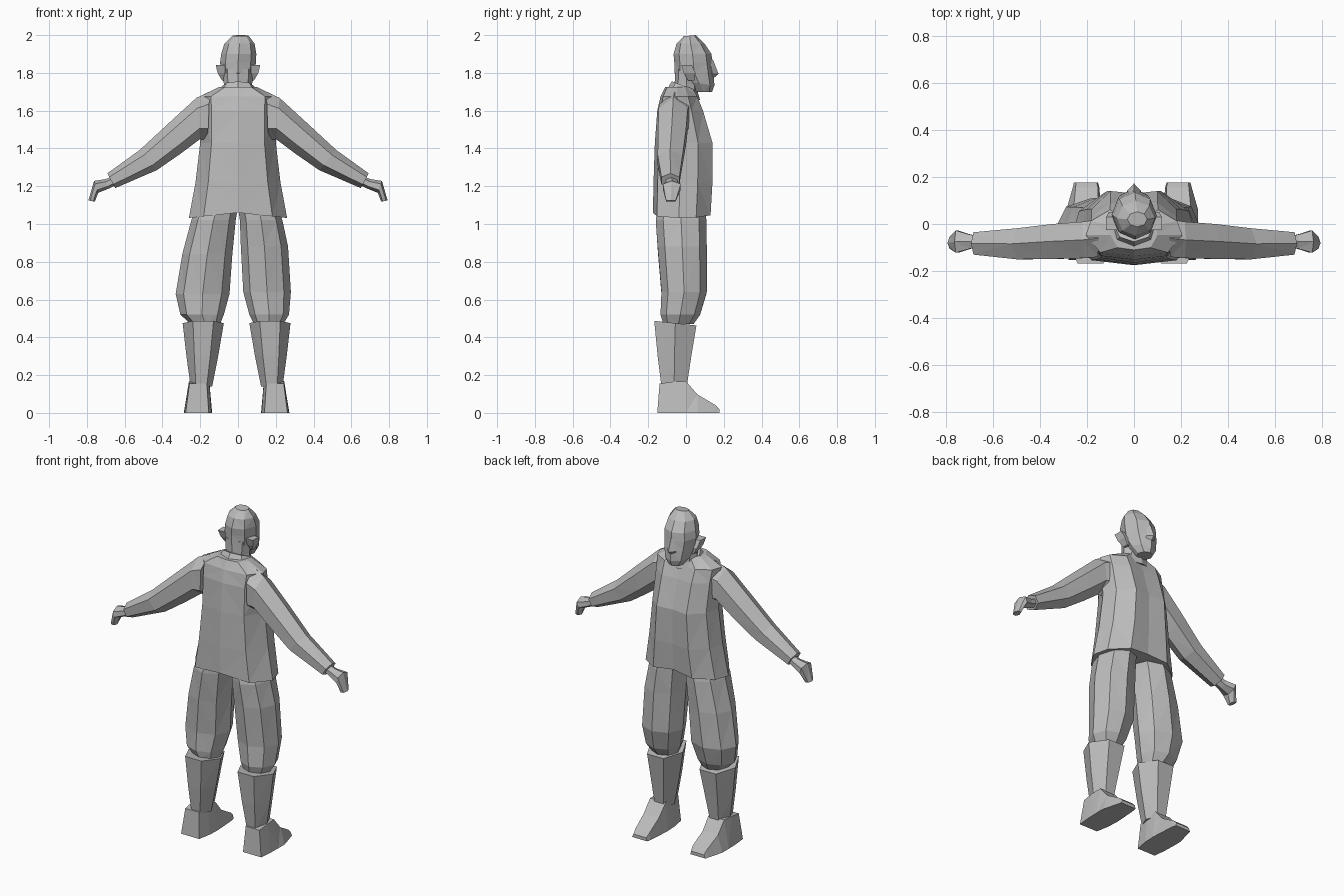
import bpy, bmesh, math
from mathutils import Vector

grey = bpy.data.materials.new("plain grey")
grey.diffuse_color = (0.5, 0.5, 0.5, 1)


def loft(name, rings, cap=True):
    """Skin a list of equal-length point rings into one flat-shaded object."""
    bm = bmesh.new()
    rows = [[bm.verts.new(p) for p in r] for r in rings]
    n = len(rows[0])
    for a, b in zip(rows, rows[1:]):
        for i in range(n):
            j = (i + 1) % n
            bm.faces.new((a[i], a[j], b[j], b[i]))
    if cap:
        bm.faces.new(rows[0])
        bm.faces.new(rows[-1])
    bmesh.ops.triangulate(bm, faces=bm.faces[:])
    bmesh.ops.recalc_face_normals(bm, faces=bm.faces[:])
    mesh = bpy.data.meshes.new(name)
    bm.to_mesh(mesh)
    bm.free()
    mesh.materials.append(grey)
    ob = bpy.data.objects.new(name, mesh)
    bpy.context.collection.objects.link(ob)
    return ob


def unit_ring(n, phase=0.0):
    """Regular polygon stretched to fill the -1..1 square."""
    pts = [(math.cos(phase + math.tau * i / n), math.sin(phase + math.tau * i / n)) for i in range(n)]
    mx = max(abs(p[0]) for p in pts)
    my = max(abs(p[1]) for p in pts)
    return [(x / mx, y / my) for x, y in pts]


def level_ring(z, x0, x1, y0, y1, n=8, phase=0.0, tilt=0.0):
    """Horizontal ring filling a box; tilt raises the +y end."""
    return [((x0 + x1) / 2 + u * (x1 - x0) / 2, (y0 + y1) / 2 + v * (y1 - y0) / 2, z + v * tilt)
            for u, v in unit_ring(n, phase)]


def limb_ring(side, top, bottom, y0, y1, n=6):
    """Ring across a limb from its upper to its lower outline, given as (x, z)."""
    t, b = Vector((top[0], 0, top[1])), Vector((bottom[0], 0, bottom[1]))
    out = []
    for u, v in unit_ring(n):
        p = (t + b) / 2 + (t - b) / 2 * u
        out.append((side * p.x, (y0 + y1) / 2 + v * (y1 - y0) / 2, p.z))
    return out


# Jacket body, with a shallow opening down the chest
section = [(0, -1), (0.7, -0.86), (1, -0.1), (0.9, 0.5), (0.5, 1), (0, 0.93),
           (-0.5, 1), (-0.9, 0.5), (-1, -0.1), (-0.7, -0.86)]
jacket = []
for z, hw, y0, y1, sag in ((1.04, 0.26, -0.175, 0.13, 0.02), (1.22, 0.225, -0.172, 0.14, 0),
                           (1.43, 0.2, -0.165, 0.14, 0), (1.60, 0.2, -0.152, 0.09, 0),
                           (1.675, 0.205, -0.135, 0.06, 0), (1.725, 0.1, -0.11, 0.03, 0)):
    jacket.append([(u * hw, (y0 + y1) / 2 + v * (y1 - y0) / 2,
                    z + sag * (1 - 1.4 * abs(u))) for u, v in section])
loft("jacket_body", jacket)

# Collar and neck
loft("collar", [level_ring(1.685, -0.115, 0.115, -0.10, 0.075, tilt=-0.03),
                level_ring(1.73, -0.085, 0.085, -0.075, 0.06, tilt=-0.025)])
loft("neck", [level_ring(1.66, -0.085, 0.085, -0.07, 0.06),
              level_ring(1.74, -0.075, 0.075, -0.06, 0.065),
              level_ring(1.82, -0.08, 0.08, -0.058, 0.07)])

# Head, from chin to crown
loft("head", [level_ring(z, -w + s, w + s, y0, y1, tilt=t) for z, w, s, y0, y1, t in (
    (1.70, 0.045, 0, 0.045, 0.138, 0.0), (1.745, 0.075, 0, -0.01, 0.15, -0.012),
    (1.80, 0.088, 0, -0.062, 0.148, 0), (1.855, 0.095, 0, -0.062, 0.14, 0),
    (1.90, 0.093, 0.004, -0.066, 0.135, 0), (1.955, 0.08, 0.008, -0.05, 0.098, 0),
    (1.997, 0.042, 0.014, -0.012, 0.052, 0.003))])

# Nose
loft("nose", [level_ring(z, -w, w, 0.11, y1, 4) for z, w, y1 in (
    (1.775, 0.024, 0.15), (1.795, 0.03, 0.172), (1.87, 0.014, 0.143))])

# Sleeves, hands and ears
for side, label in ((-1, "left"), (1, "right")):
    loft(label + "_sleeve", [limb_ring(side, *r) for r in (
        ((0.15, 1.70), (0.16, 1.44), -0.14, 0.02),
        ((0.22, 1.668), (0.20, 1.45), -0.145, 0.01),
        ((0.36, 1.54), (0.30, 1.375), -0.148, 0.0),
        ((0.52, 1.392), (0.43, 1.285), -0.15, -0.018),
        ((0.692, 1.268), (0.65, 1.19), -0.13, -0.035))])
    loft(label + "_hand", [limb_ring(side, *r) for r in (
        ((0.66, 1.255), (0.65, 1.205), -0.105, -0.05),
        ((0.70, 1.238), (0.69, 1.185), -0.105, -0.045),
        ((0.762, 1.228), (0.74, 1.165), -0.122, -0.028),
        ((0.792, 1.125), (0.758, 1.118), -0.105, -0.055))])
    loft(label + "_ear", [level_ring(z, side * 0.07, side * x, y0, y1, 4, math.pi / 4) for z, x, y0, y1 in (
        (1.76, 0.085, 0.01, 0.045), (1.80, 0.108, -0.012, 0.05), (1.842, 0.118, -0.025, 0.03))])

# Trouser legs: height, inner x, outer x, back y, front y
legs = {
    "left": (-1, ((1.09, -0.0, 0.22, -0.15, 0.10), (1.02, 0.012, 0.247, -0.16, 0.108),
                  (0.84, 0.03, 0.295, -0.148, 0.11), (0.63, 0.045, 0.33, -0.13, 0.108),
                  (0.52, 0.075, 0.305, -0.135, 0.075), (0.47, 0.095, 0.25, -0.12, 0.04))),
    "right": (1, ((1.09, -0.0, 0.21, -0.15, 0.10), (1.02, 0.01, 0.235, -0.16, 0.108),
                  (0.88, 0.015, 0.265, -0.15, 0.11), (0.64, 0.028, 0.28, -0.13, 0.11),
                  (0.52, 0.06, 0.27, -0.135, 0.075), (0.47, 0.085, 0.24, -0.12, 0.04)))}
for label, (side, rows) in legs.items():
    loft(label + "_trouser_leg", [level_ring(z, side * a, side * b, c, d) for z, a, b, c, d in rows])

# Boot shafts and feet, the left one set slightly further out
for side, label, shift in ((-1, "left", 0.015), (1, "right", 0.0)):
    def x(v):
        return side * (v + shift)
    loft(label + "_boot_shaft", [level_ring(z, x(a), x(b), c, d, 6, tilt=t) for z, a, b, c, d, t in (
        (0.475, 0.06, 0.278, -0.168, 0.055, -0.012),
        (0.30, 0.09, 0.258, -0.15, 0.028, 0),
        (0.14, 0.122, 0.236, -0.13, 0.004, 0))])
    foot = []
    for y, a, b, top, inset in ((-0.14, 0.14, 0.262, 0.155, 0.02), (-0.07, 0.125, 0.27, 0.165, 0.025),
                                (0.0, 0.122, 0.272, 0.168, 0.03), (0.06, 0.125, 0.272, 0.098, 0.03),
                                (0.155, 0.132, 0.245, 0.042, 0.012), (0.177, 0.138, 0.24, 0.02, 0.01)):
        back = -0.012 if y < -0.1 else 0
        foot.append([(x(a), y + back, 0), (x(b), y + back, 0),
                     (x(b - inset), y, top), (x(a + inset * 0.5), y, top)])
    loft(label + "_foot", foot)
